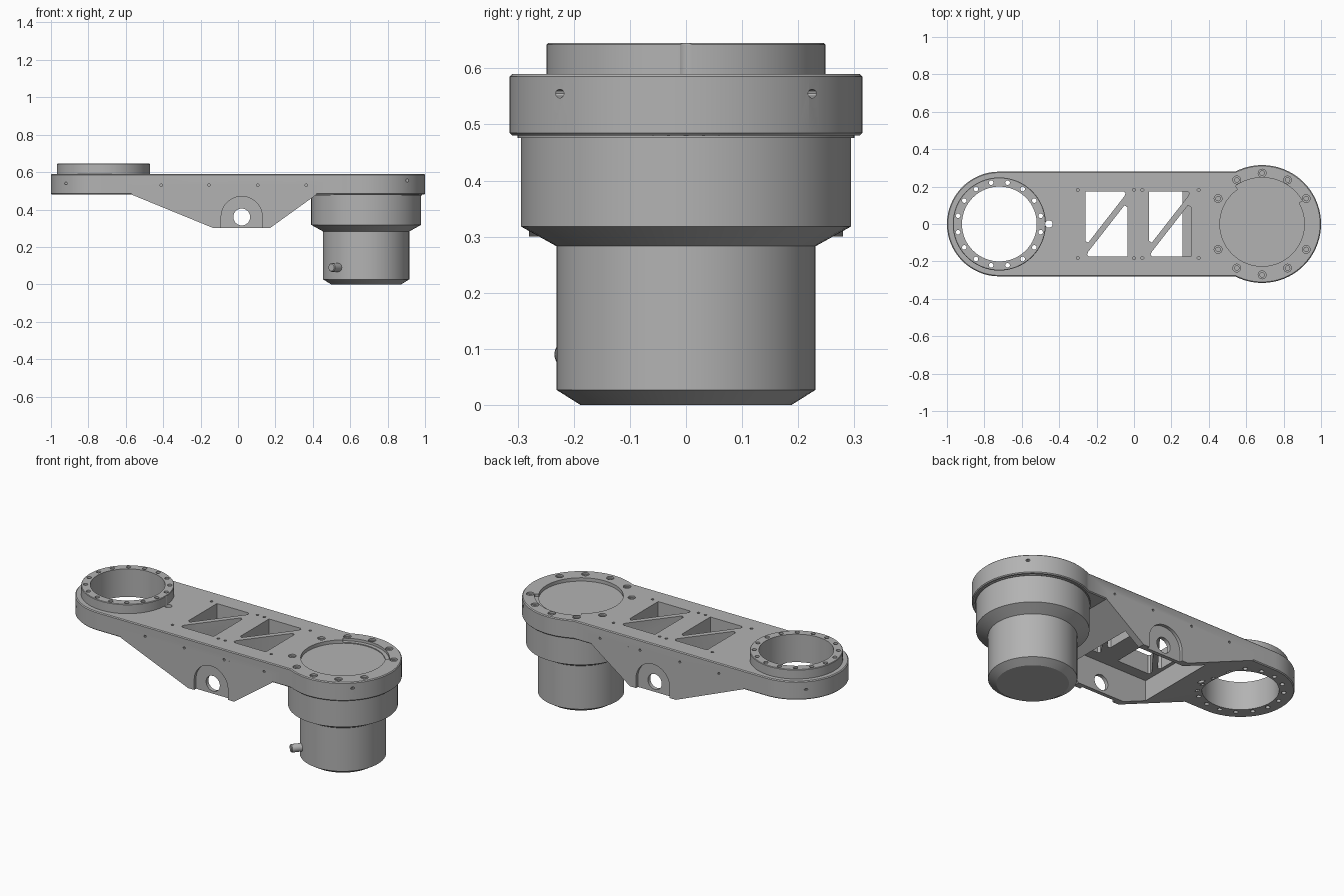
import bpy, bmesh
from math import sin, cos, radians, pi

cube = bpy.data.objects.get("Cube")
if cube:
    bpy.data.objects.remove(cube, do_unlink=True)

grey = bpy.data.materials.new("machined_grey")
grey.use_nodes = True
colour = (0.45, 0.45, 0.45, 1)
grey.diffuse_color = colour
grey.node_tree.nodes["Principled BSDF"].inputs["Base Color"].default_value = colour

RING_X, MOTOR_X = -0.72, 0.685
HALF, TOP, UNDER = 0.28, 0.59, 0.48


def arc(cx, cy, r, start=0, end=360, n=24):
    """Points on an arc; a full circle omits the repeated last point."""
    steps = n if end - start == 360 else n - 1
    angles = [radians(start + (end - start) * i / steps) for i in range(n)]
    return [(cx + r * cos(a), cy + r * sin(a)) for a in angles]


def prisms(name, shapes):
    """One object from (points, low, high, axis) extrusions along z or y."""
    bm = bmesh.new()
    for pts, lo, hi, axis in shapes:
        place = (lambda p, h: (p[0], p[1], h)) if axis == "z" else (lambda p, h: (p[0], h, p[1]))
        a = [bm.verts.new(place(p, lo)) for p in pts]
        b = [bm.verts.new(place(p, hi)) for p in pts]
        bm.faces.new(a)
        bm.faces.new(b)
        for i in range(len(pts)):
            j = (i + 1) % len(pts)
            bm.faces.new((a[i], a[j], b[j], b[i]))
    return finish(name, bm)


def finish(name, bm):
    bmesh.ops.recalc_face_normals(bm, faces=bm.faces)
    mesh = bpy.data.meshes.new(name)
    bm.to_mesh(mesh)
    bm.free()
    mesh.materials.append(grey)
    obj = bpy.data.objects.new(name, mesh)
    bpy.context.collection.objects.link(obj)
    return obj


def select(obj):
    bpy.ops.object.select_all(action="DESELECT")
    obj.select_set(True)
    bpy.context.view_layer.objects.active = obj


def apply(obj, mod):
    select(obj)
    bpy.ops.object.modifier_apply(modifier=mod.name)


def boolean(obj, other, operation="DIFFERENCE", keep=False):
    mod = obj.modifiers.new("boolean", "BOOLEAN")
    mod.operation, mod.object, mod.solver = operation, other, "EXACT"
    apply(obj, mod)
    if not keep:
        bpy.data.objects.remove(other, do_unlink=True)


def bevel(obj, width):
    mod = obj.modifiers.new("bevel", "BEVEL")
    mod.width, mod.segments = width, 1
    mod.limit_method, mod.angle_limit = "ANGLE", radians(40)
    apply(obj, mod)


def lathe(name, profile, x, n=64):
    bm = bmesh.new()
    vs = [bm.verts.new((r, 0, z)) for r, z in profile]
    edges = [bm.edges.new(pair) for pair in zip(vs, vs[1:])]
    bmesh.ops.spin(bm, geom=vs + edges, axis=(0, 0, 1), cent=(0, 0, 0),
                   angle=2 * pi, steps=n, use_merge=True)
    bmesh.ops.remove_doubles(bm, verts=bm.verts, dist=0.0001)
    obj = finish(name, bm)
    obj.location.x = x
    return obj


# Arm plate with a round end at each side
outline = (arc(RING_X, 0, HALF, 90, 270, 33)
           + arc(MOTOR_X, 0, 0.315, -117.3, 117.3, 49))
arm = prisms("arm_body", [(outline, UNDER, TOP, "z")])
bevel(arm, 0.005)

# Tapered keel under the plate, hollowed between its side walls
keel = [(-0.57, UNDER), (-0.13, 0.30), (0.17, 0.30), (0.42, UNDER),
        (0.42, 0.53), (-0.57, 0.53)]
boolean(arm, prisms("keel", [(keel, -HALF, HALF, "y")]), "UNION")
cavity = [(-0.28, -0.24), (0.26, -0.24), (0.26, 0.24), (-0.28, 0.24)]
boolean(arm, prisms("cavity", [(cavity, 0.2, UNDER, "z")]))

# Arched recesses and cross hole in the side walls
arch = [(-0.09, 0.2), (0.13, 0.2)] + arc(0.02, 0.36, 0.11, 0, 180, 25)
boolean(arm, prisms("arch_cut", [(arch, 0.262, 0.4, "y"), (arch, -0.4, -0.262, "y")]))
boolean(arm, prisms("cross_hole", [(arc(0.02, 0.36, 0.045, n=32), -0.4, 0.4, "y")]))

# Paired triangular windows separated by diagonal ribs
windows = []
for dx in (0, 0.34):
    upper = [(-0.26, 0.175), (-0.26, -0.09), (-0.245, -0.1),
             (-0.05, 0.15), (-0.045, 0.165), (-0.055, 0.175)]
    for s in (1, -1):
        pts = [(-0.148 + s * (x + 0.148) + dx, s * y) for x, y in upper]
        windows.append((pts, 0.45, 0.7, "z"))
boolean(arm, prisms("windows", windows))

# Shallow seat above the drive, with a wider relief over part of the rim
boolean(arm, prisms("seat", [(arc(MOTOR_X, 0, 0.226, n=64), TOP - 0.02, 0.7, "z")]))
relief = arc(MOTOR_X, 0, 0.248, 30, 125, 24) + arc(MOTOR_X, 0, 0.2, 30, 125, 24)[::-1]
boolean(arm, prisms("relief", [(relief, TOP - 0.015, 0.7, "z")]))

# Counterbored bolt holes around the seat
bolts = [p for i, p in enumerate(arc(MOTOR_X, 0, 0.272, n=12)) if i not in (0, 6)]
for r, depth in ((0.021, 0.01), (0.012, 0.05)):
    boolean(arm, prisms("bolts", [(arc(x, y, r, n=16), TOP - depth, 0.7, "z")
                                  for x, y in bolts]))

# Small screw holes on the top and along both sides
pins = [(arc(x, y, 0.008, n=10), 0.55, 0.7, "z")
        for x in (-0.3, 0, 0.045, 0.345) for y in (-0.182, 0.182)]
for s in (-1, 1):
    for x in (-0.41, -0.155, 0.105, 0.365):
        pins.append((arc(x, 0.53, 0.007, n=10), s * 0.255, s * 0.4, "y"))
    pins.append((arc(-0.92, 0.54, 0.007, n=10), s * 0.17, s * 0.4, "y"))
    pins.append((arc(0.905, 0.555, 0.008, n=10), s * 0.21, s * 0.4, "y"))
boolean(arm, prisms("pins", pins))

# Raised mounting ring, sharing its bore, bolt circle and key hole with the arm
ring = prisms("mounting_ring", [(arc(RING_X, 0, 0.249, n=64), TOP - 0.004, 0.645, "z")])
bevel(ring, 0.003)
bore = prisms("bore", [(arc(RING_X, 0, 0.2, n=64), 0.2, 0.8, "z")])
circle = [(arc(x, y, 0.0125, n=14), 0.2, 0.8, "z")
          for x, y in arc(RING_X, 0, 0.225, 11.25, 371.25, 16)]
holes = prisms("ring_holes", circle)
key = prisms("key_hole", [(arc(-0.455, 0, 0.02, n=20), 0.2, 0.8, "z")])
for cutter in (bore, holes, key):
    boolean(arm, cutter, keep=True)
    boolean(ring, cutter)

# Stepped drive housing
housing = lathe("drive_housing", [
    (0, 0), (0.188, 0), (0.231, 0.027), (0.231, 0.283), (0.294, 0.318),
    (0.294, 0.476), (0.30, 0.476), (0.30, 0.49), (0, 0.49)], MOTOR_X)

# Cable connector pointing out of the housing
connector = lathe("cable_connector", [
    (0, 0), (0.023, 0), (0.023, 0.075), (0.019, 0.08), (0, 0.08)], 0, 24)
heading = radians(230)
connector.rotation_euler = (0, pi / 2, heading)
connector.location = (MOTOR_X + 0.21 * cos(heading), 0.21 * sin(heading), 0.09)

for part in (arm, ring, housing, connector):
    select(part)
    bpy.ops.object.shade_smooth_by_angle(angle=radians(25))
